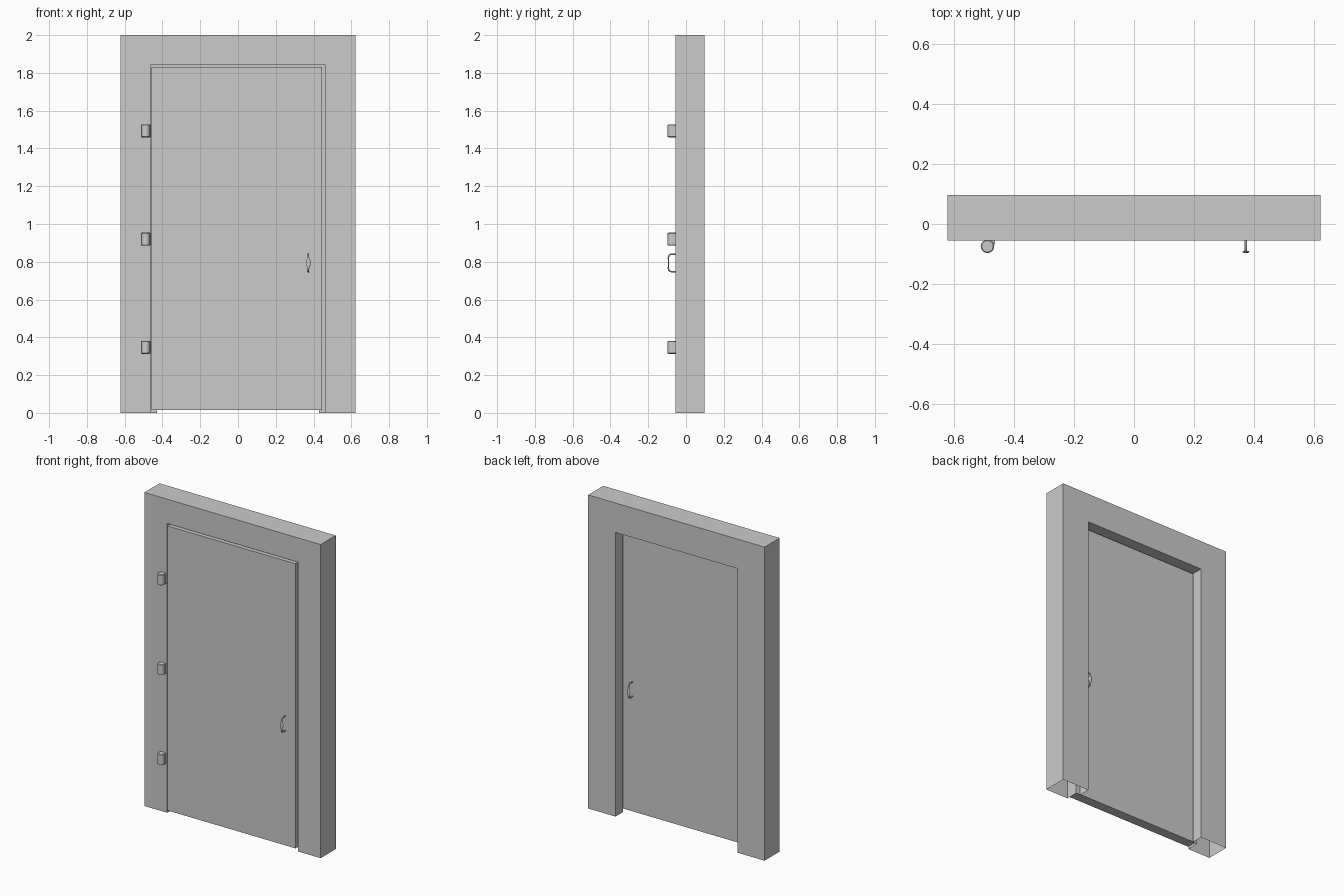
import bpy, bmesh, math
from mathutils import Vector

if "Cube" in bpy.data.objects:
    bpy.data.objects.remove(bpy.data.objects["Cube"])

FRONT, BACK = -0.055, 0.097      # frame faces
DOOR_BACK, STEP = 0.008, 0.023   # door rear face and rebate depth


def make_object(name, bm, smooth=False):
    bmesh.ops.recalc_face_normals(bm, faces=bm.faces)
    mesh = bpy.data.meshes.new(name)
    bm.to_mesh(mesh)
    bm.free()
    obj = bpy.data.objects.new(name, mesh)
    bpy.context.collection.objects.link(obj)
    if smooth:
        bpy.context.view_layer.objects.active = obj
        obj.select_set(True)
        bpy.ops.object.shade_smooth_by_angle(angle=math.radians(40))
        obj.select_set(False)
    return obj


def loft(bm, rings):
    # Bridge closed rings of equal size
    n = len(rings[0])
    for a, b in zip(rings, rings[1:]):
        for i in range(n):
            j = (i + 1) % n
            bm.faces.new((a[i], a[j], b[j], b[i]))


def add_box(bm, lo, hi):
    lo, hi = Vector(lo), Vector(hi)
    vs = bmesh.ops.create_cube(bm, size=1)["verts"]
    for v in vs:
        v.co = (lo + hi) / 2 + v.co * (hi - lo)


# Mitred frame: rebated profile (half width, y, top) swept up, across and down, open at the feet
profile = [(0.622, FRONT, 2.0), (0.622, BACK, 2.0), (0.43, BACK, 1.812),
           (0.43, STEP, 1.812), (0.461, STEP, 1.845), (0.461, FRONT, 1.845)]
bm = bmesh.new()
rings = [[bm.verts.new((side * x, y, z * up)) for x, y, z in profile]
         for side, up in ((-1, 0), (-1, 1), (1, 1), (1, 0))]
loft(bm, rings)
make_object("door_frame", bm)

# Door leaf
bm = bmesh.new()
add_box(bm, (-0.459, FRONT, 0.015), (0.445, DOOR_BACK, 1.83))
make_object("door_leaf", bm)

# Hinges: barrel and small leaf
for k, z in enumerate((0.347, 0.92, 1.493)):
    bm = bmesh.new()
    rings = []
    for r, dz in ((0.019, -0.034), (0.0225, -0.031), (0.0225, 0.031), (0.019, 0.034)):
        rings.append([bm.verts.new((-0.489 + r * math.cos(a * math.tau / 16),
                                    -0.0745 + r * math.sin(a * math.tau / 16), z + dz))
                      for a in range(16)])
    loft(bm, rings)
    bm.faces.new(rings[0])
    bm.faces.new(rings[-1])
    add_box(bm, (-0.488, -0.069, z - 0.03), (-0.464, FRONT + 0.004, z + 0.03))
    make_object(f"hinge_{k + 1}", bm, True)


# Pull handles: bent bar whose grip swells sideways in the middle
def handle(name, base, out):
    reach, half, rad = 0.038, 0.046, 0.016
    path = [(0.0, -half, 0.004, 0.004)]                       # depth, z, half width, half thickness
    for i in range(5):
        a = i / 4 * math.pi / 2
        path.append((reach - rad + rad * math.sin(a),
                     -half + rad - rad * math.cos(a), 0.004, 0.004))
    for i in range(1, 5):
        z = (half - rad) * (i / 4 - 1)
        path.append((reach, z, 0.004 + 0.008 * math.cos(z / (half - rad) * math.pi / 2), 0.0038))
    path += [(d, -z, w, t) for d, z, w, t in reversed(path[:-1])]
    bm = bmesh.new()
    rings = []
    for i, (d, z, w, t) in enumerate(path):
        p, q = path[max(i - 1, 0)], path[min(i + 1, len(path) - 1)]
        tan = Vector((q[0] - p[0], q[1] - p[1])).normalized()
        ring = []
        for s in range(10):
            a = s * math.tau / 10
            off = t * math.sin(a)
            ring.append(bm.verts.new((0.373 + w * math.cos(a),
                                      base + out * (d + tan.y * off),
                                      0.794 + z - tan.x * off)))
        rings.append(ring)
    loft(bm, rings)
    bm.faces.new(rings[0])
    bm.faces.new(rings[-1])
    make_object(name, bm, True)


handle("front_handle", FRONT, -1)
handle("back_handle", DOOR_BACK, 1)
